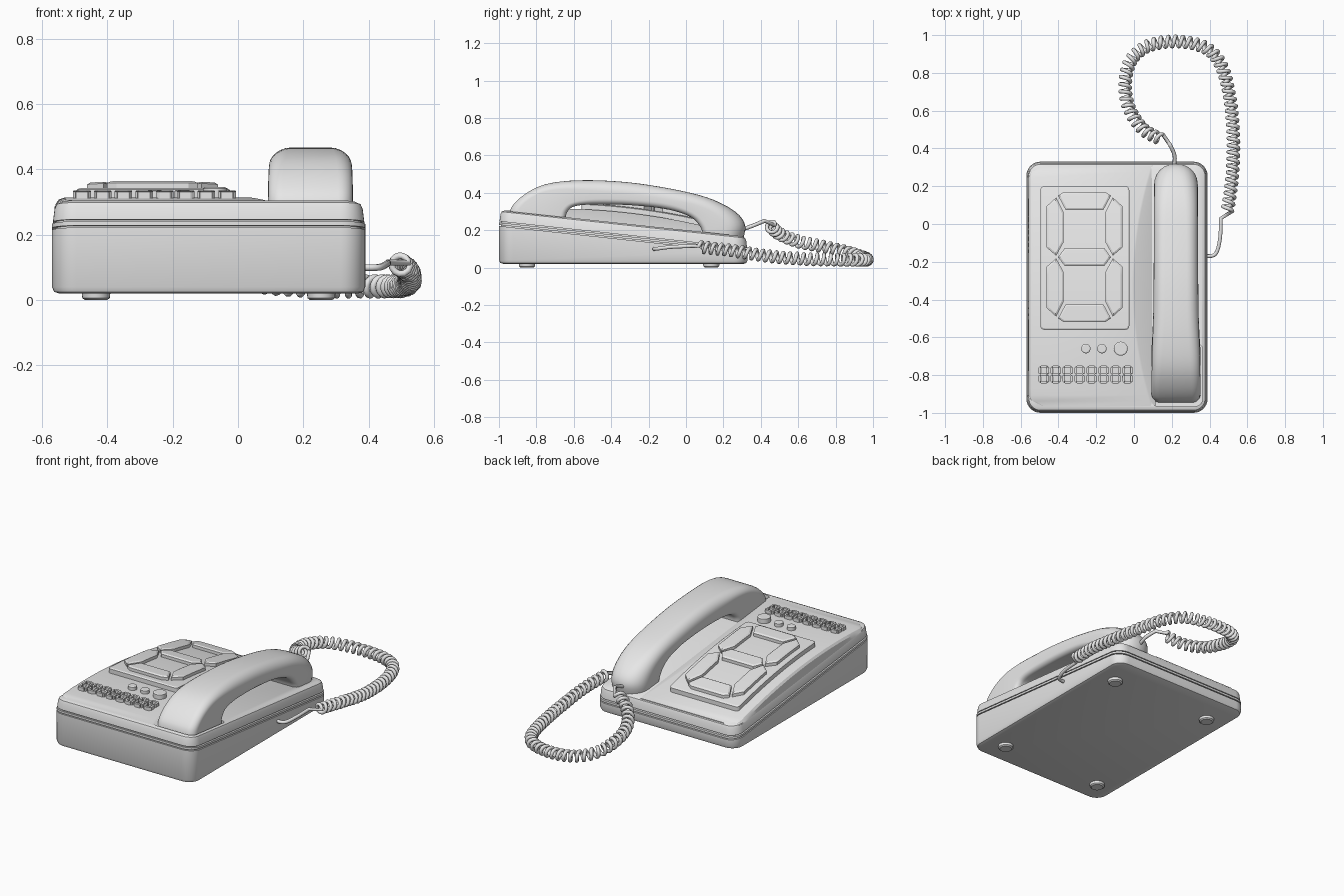
import bpy, bmesh, math
from mathutils import Vector

if "Cube" in bpy.data.objects:
    bpy.data.objects.remove(bpy.data.objects["Cube"], do_unlink=True)

grey = bpy.data.materials.new("light_grey")
grey.use_nodes = True
grey.diffuse_color = (0.8, 0.8, 0.8, 1)
grey.node_tree.nodes["Principled BSDF"].inputs["Base Color"].default_value = (0.8, 0.8, 0.8, 1)

FRONT, BACK = -0.97, 0.31


def plane(y):
    """Height of the sloping flat top."""
    return 0.305 - 0.108 * (y - FRONT)


def bulge(y):
    t = min(max((y - FRONT) / (BACK - FRONT), 0), 1)
    return 0.24 * t * (1 - t)


def deck(y):
    """Height of the arched deck that carries the display."""
    return plane(y) + bulge(y)


def shade(me, angle):
    me.shade_smooth()
    me.set_sharp_from_angle(angle=math.radians(angle))


def finish(name, bm, angle):
    bmesh.ops.recalc_face_normals(bm, faces=bm.faces)
    me = bpy.data.meshes.new(name)
    bm.to_mesh(me)
    bm.free()
    shade(me, angle)
    me.materials.append(grey)
    ob = bpy.data.objects.new(name, me)
    bpy.context.collection.objects.link(ob)
    return ob


def loft(name, rings, angle=35):
    """Skin a list of equal-length rings and cap both ends."""
    bm = bmesh.new()
    loops = [[bm.verts.new(p) for p in ring] for ring in rings]
    n = len(loops[0])
    for a, b in zip(loops, loops[1:]):
        for i in range(n):
            j = (i + 1) % n
            bm.faces.new((a[i], a[j], b[j], b[i]))
    bm.faces.new(loops[0])
    bm.faces.new(loops[-1])
    return finish(name, bm, angle)


def rounded_rect(x0, x1, y0, y1, r_low, r_high, steps=6):
    pts = []
    corners = ((x1 - r_high, y1 - r_high, 0, r_high), (x0 + r_high, y1 - r_high, 1, r_high),
               (x0 + r_low, y0 + r_low, 2, r_low), (x1 - r_low, y0 + r_low, 3, r_low))
    for cx, cy, quarter, r in corners:
        for k in range(steps + 1):
            a = (quarter + k / steps) * math.pi / 2
            pts.append((cx + r * math.cos(a), cy + r * math.sin(a)))
    return pts


def circle(cx, cy, r):
    return [(cx + r * math.cos(a * math.pi / 12), cy + r * math.sin(a * math.pi / 12))
            for a in range(24)]


def spline(points, n):
    """Catmull-Rom interpolation of tuples of any length."""
    p = [points[0]] + list(points) + [points[-1]]
    out = []
    for a, b, c, d in zip(p, p[1:], p[2:], p[3:]):
        for k in range(n):
            t = k / n
            out.append(tuple(0.5 * (2 * w + (x - v) * t + (2 * v - 5 * w + 4 * x - y) * t ** 2
                                    + (3 * w - v - 3 * x + y) * t ** 3)
                             for v, w, x, y in zip(a, b, c, d)))
    return out + [tuple(points[-1])]


def draped(name, outlines, low, high, edge):
    """Raise outlines with a chamfered top and lay them on the arched deck."""
    bm = bmesh.new()
    for outline in outlines:
        base = bm.faces.new([bm.verts.new((x, y, low)) for x, y in outline])
        geo = bmesh.ops.extrude_face_region(bm, geom=[base])["geom"]
        top = next(g for g in geo if isinstance(g, bmesh.types.BMFace))
        for v in top.verts:
            v.co.z = high - edge * 0.6
        bm.normal_update()
        bmesh.ops.inset_region(bm, faces=[top], thickness=edge, use_even_offset=True)
        for v in top.verts:
            v.co.z = high
    ys = [v.co.y for v in bm.verts]
    y = min(ys) + 0.05
    while y < max(ys):
        bmesh.ops.bisect_plane(bm, geom=bm.verts[:] + bm.edges[:] + bm.faces[:],
                               plane_co=(0, y, 0), plane_no=(0, 1, 0))
        y += 0.05
    for v in bm.verts:
        v.co.z += deck(v.co.y)
    return finish(name, bm, 25)


# Body shell: inset and height of each ring, with two parting grooves
def body_ring(inset, drop=None, z=None):
    r = max(0.075 - inset, 0.03)
    pts = rounded_rect(-0.57 + inset, 0.39 - inset, -1 + inset, 0.33 - inset, r, r, 8)
    return [(x, y, z if drop is None else plane(y) - drop) for x, y in pts]


body = loft("body", [body_ring(0.022, z=0.02), body_ring(0.007, z=0.025), body_ring(0, z=0.04)]
            + [body_ring(i, d) for i, d in (
                (0, 0.086), (0.012, 0.086), (0.012, 0.08), (0, 0.08), (0, 0.067), (0.012, 0.067),
                (0.012, 0.061), (0.003, 0.061), (0.008, 0.022), (0.014, 0.008), (0.03, 0))])

# Pocket that holds the front end of the handset
cutter = loft("pocket_cutter", [[(x, y, plane(y) + h) for x, y in
                                 rounded_rect(0.088, 0.363, -0.965, -0.64, 0.04, 0.02)]
                                for h in (-0.03, 0.05)])
mod = body.modifiers.new("pocket", "BOOLEAN")
mod.object = cutter
mod.operation = "DIFFERENCE"
bpy.context.view_layer.objects.active = body
bpy.ops.object.modifier_apply(modifier=mod.name)
bpy.data.objects.remove(cutter, do_unlink=True)
shade(body.data, 35)

# Arched deck with a slanted wall towards the handset
sections = []
for k in range(41):
    y = FRONT + (BACK - FRONT) * k / 40
    d = max(0.06 - min(y - FRONT, BACK - y), 0)
    left = -0.562 + 0.06 - math.sqrt(max(0.06 ** 2 - d ** 2, 0))
    right = 0.1 - 1.67 * bulge(y)
    z, low = deck(y), plane(y) - 0.012
    sections.append([(left, y, low), (left + 0.004, y, z - 0.02), (left + 0.013, y, z - 0.008),
                     (left + 0.032, y, z - 0.001), (right - 0.01, y, z - 0.001),
                     (right, y, z - 0.004), (0.115, y, low)])
loft("deck", sections, 25)

# Display panel and the large seven-segment digit
draped("display_panel", [rounded_rect(-0.495, -0.025, -0.56, 0.2, 0.02, 0.02, 4)], -0.02, 0.03, 0.008)

bar = [(-0.11, 0.345), (0.11, 0.345), (0.14, 0.325), (0.10, 0.25), (-0.10, 0.25), (-0.14, 0.325)]
side = [(0.15, 0.315), (0.2, 0.27), (0.2, 0.05), (0.15, 0.007), (0.11, 0.08), (0.11, 0.235)]
middle = [(-0.14, 0), (-0.105, 0.047), (0.105, 0.047), (0.14, 0), (0.105, -0.047), (-0.105, -0.047)]
SEGMENTS = [bar, [(x, -y) for x, y in bar], middle] + [
    [(sx * x, sy * y) for x, y in side] for sx in (1, -1) for sy in (1, -1)]


def digit(cx, cy, scale):
    return [[(cx + x * scale, cy + y * scale) for x, y in s] for s in SEGMENTS]


draped("large_digit", digit(-0.262, -0.175, 1), 0.02, 0.054, 0.01)

# Row of small digit keys
for i in range(8):
    draped(f"digit_key_{i + 1}", digit(-0.478 + 0.0635 * i, -0.797, 0.135), -0.01, 0.02, 0.002)

# Round buttons
for i, (x, r, h) in enumerate(((-0.255, 0.025, 0.022), (-0.17, 0.025, 0.022), (-0.07, 0.037, 0.03))):
    draped(f"round_button_{i + 1}", [circle(x, -0.66, r)], -0.01, h, 0.006)

# Feet
for i, (x, y) in enumerate([(x, y) for x in (-0.435, 0.255) for y in (-0.85, 0.135)]):
    loft(f"foot_{i + 1}", [[(*p, z) for p in circle(x, y, r)]
                           for r, z in ((0.034, 0), (0.042, 0.006), (0.045, 0.03))])

# Handset: outer y/z, inner y/z, half width, outer corner radius
stations = [
    (-0.945, 0.28, -0.645, 0.25, 0.13, 0.045), (-0.928, 0.33, -0.64, 0.285, 0.13, 0.045),
    (-0.865, 0.39, -0.625, 0.31, 0.129, 0.045), (-0.775, 0.438, -0.6, 0.326, 0.127, 0.05),
    (-0.66, 0.461, -0.55, 0.335, 0.124, 0.055), (-0.5, 0.467, -0.46, 0.338, 0.12, 0.06),
    (-0.3, 0.455, -0.3, 0.334, 0.118, 0.06), (-0.1, 0.425, -0.13, 0.317, 0.117, 0.06),
    (0.08, 0.385, -0.02, 0.29, 0.116, 0.065), (0.2, 0.338, 0.04, 0.26, 0.116, 0.08),
    (0.285, 0.28, 0.075, 0.22, 0.116, 0.1), (0.317, 0.22, 0.09, 0.185, 0.115, 0.105),
    (0.305, 0.15, 0.1, 0.15, 0.112, 0.105)]
rings = []
for yo, zo, yi, zi, w, r in spline(stations, 4):
    inner, outer = Vector((0.222, yi, zi)), Vector((0.222, yo, zo))
    span = (outer - inner).length
    axis = (outer - inner) / span
    rings.append([inner + axis * v + Vector((u, 0, 0))
                  for u, v in rounded_rect(-w, w, 0, span, 0.03, r)])
loft("handset", rings, 50)

# Coiled cord: centre line, wound into a helix between its straight ends
lead_in = [(0.21, 0.29, 0.2), (0.215, 0.36, 0.225), (0.19, 0.42, 0.25)]
coil = [(0.14, 0.45, 0.225), (0.05, 0.5, 0.18), (-0.02, 0.6, 0.14), (-0.047, 0.72, 0.115),
        (-0.025, 0.85, 0.085), (0.05, 0.93, 0.06), (0.15, 0.962, 0.047), (0.28, 0.962, 0.042),
        (0.40, 0.92, 0.042), (0.47, 0.82, 0.042), (0.51, 0.65, 0.045), (0.527, 0.45, 0.06),
        (0.52, 0.25, 0.09), (0.495, 0.07, 0.11)]
lead_out = [(0.46, 0.03, 0.115), (0.455, -0.08, 0.11), (0.43, -0.16, 0.1), (0.37, -0.17, 0.1)]
path = [Vector(p) for p in spline(coil, 50)]
wound, travelled = [], 0.0
for a, b in zip(path, path[1:]):
    tangent = (b - a).normalized()
    across = tangent.cross(Vector((0, 0, 1))).normalized()
    angle = travelled / 0.037 * math.tau
    wound.append(a + 0.027 * (across * math.cos(angle) + across.cross(tangent) * math.sin(angle)))
    travelled += (b - a).length
cord = spline(lead_in, 6) + wound + spline(lead_out, 6)
data = bpy.data.curves.new("coiled_cord", "CURVE")
data.dimensions = "3D"
data.bevel_depth = 0.0105
data.bevel_resolution = 2
data.use_fill_caps = True
line = data.splines.new("POLY")
line.points.add(len(cord) - 1)
for point, co in zip(line.points, cord):
    point.co = (*co, 1)
data.materials.append(grey)
bpy.context.collection.objects.link(bpy.data.objects.new("coiled_cord", data))
